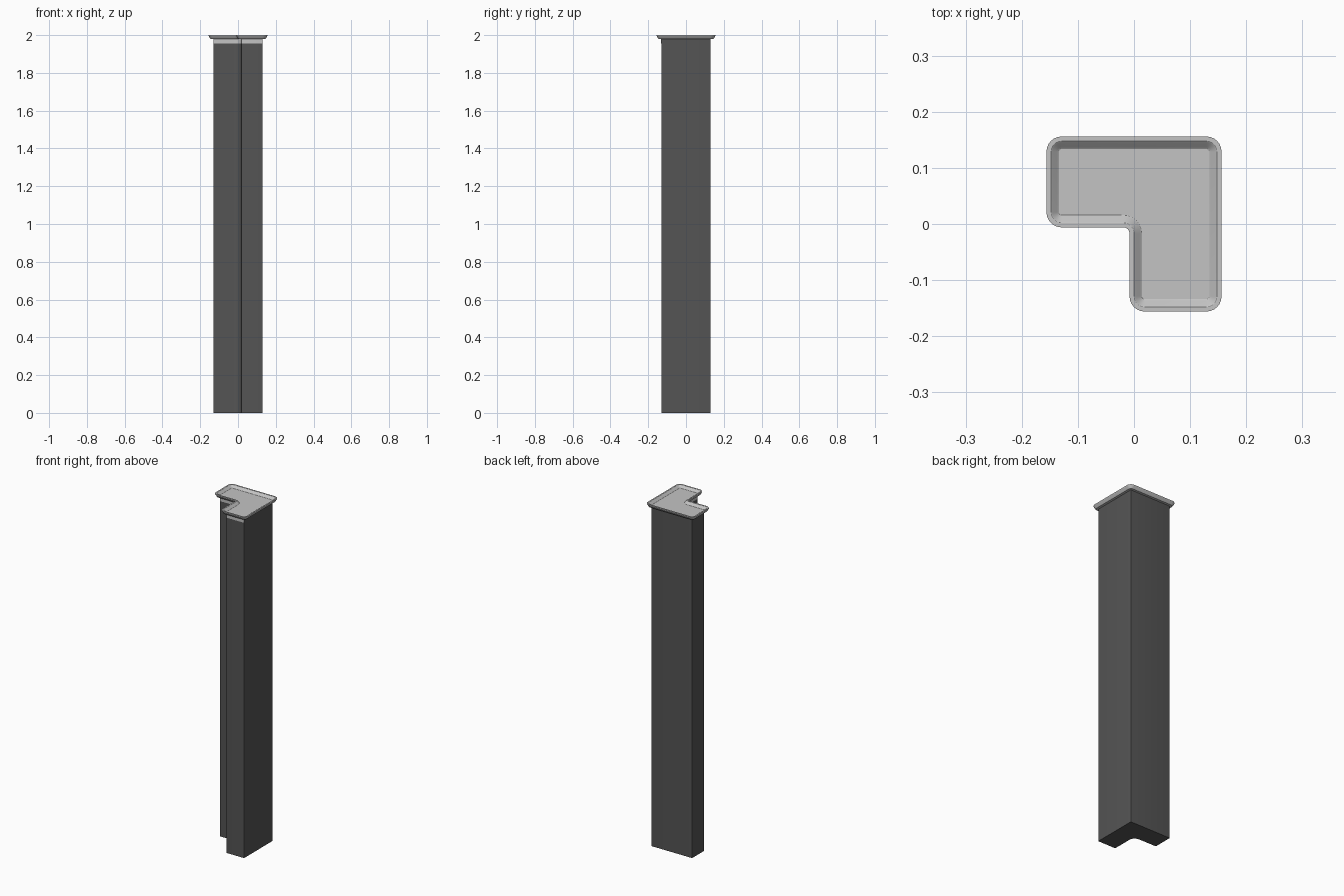
import bpy, bmesh, math
from mathutils import Vector

if "Cube" in bpy.data.objects:
    bpy.data.objects.remove(bpy.data.objects["Cube"])

def material(name, v):
    m = bpy.data.materials.new(name)
    m.diffuse_color = (v, v, v, 1)
    m.use_nodes = True
    m.node_tree.nodes["Principled BSDF"].inputs["Base Color"].default_value = m.diffuse_color
    return m

dark = material("dark grey", 0.09)
light = material("light grey", 0.55)

H = 0.156          # half width of the outer rim
NX, NY = -0.008, -0.006   # notch corner of the outer rim
R_OUT, R_IN, SEG = 0.027, 0.011, 6

def outline(d):
    """Rounded L outline, moved inwards by d."""
    h, nx, ny = H - d, NX + d, NY + d
    r, ri = max(R_OUT - d, 0.003), R_IN + d
    # corner x, corner y, inward directions, radius, start angle, sweep sign
    corners = [(h, -h, -1, 1, r, -90, 1), (h, h, -1, -1, r, 0, 1),
               (-h, h, 1, -1, r, 90, 1), (-h, ny, 1, 1, r, 180, 1),
               (nx, ny, -1, -1, ri, 90, -1), (nx, -h, 1, 1, r, 180, 1)]
    pts = []
    for x, y, sx, sy, rad, a0, s in corners:
        for i in range(SEG + 1):
            a = math.radians(a0 + s * 90 * i / SEG)
            pts.append((x + sx * rad + rad * math.cos(a),
                        y + sy * rad + rad * math.sin(a)))
    return pts

def loft(name, profile, mat, shift=(0, 0), squeeze=1.0):
    """Stack of L outlines given as (inset, height), capped at both ends."""
    bm = bmesh.new()
    rings = [[bm.verts.new((x * squeeze + shift[0], y + shift[1], z))
              for x, y in outline(d)] for d, z in profile]
    n = len(rings[0])
    for a, b in zip(rings, rings[1:]):
        for i in range(n):
            j = (i + 1) % n
            bm.faces.new((a[i], a[j], b[j], b[i]))
    bm.faces.new(rings[0][::-1])
    bm.faces.new(rings[-1])
    bmesh.ops.recalc_face_normals(bm, faces=bm.faces)
    me = bpy.data.meshes.new(name)
    bm.to_mesh(me)
    bm.free()
    me.materials.append(mat)
    ob = bpy.data.objects.new(name, me)
    bpy.context.collection.objects.link(ob)
    bpy.context.view_layer.objects.active = ob
    ob.select_set(True)
    bpy.ops.object.shade_smooth_by_angle(angle=math.radians(30))
    ob.select_set(False)
    return ob

# tall L-shaped column
loft("column_body", [(0.025, 0), (0.025, 1.982)], dark)

# thin collar flush with the column top, showing on the front faces
loft("cap_collar", [(0.025, 1.955), (0.025, 1.983)], light, (0, -0.0007), 0.998)

# flared cap with a raised rim around a shallow tray
loft("cap_tray", [(0.024, 1.98), (0.011, 1.98), (0.008, 1.983), (0.0, 1.996),
                  (0.0, 2.0), (0.008, 2.0), (0.011, 1.998),
                  (0.019, 1.988), (0.022, 1.986)], light)
